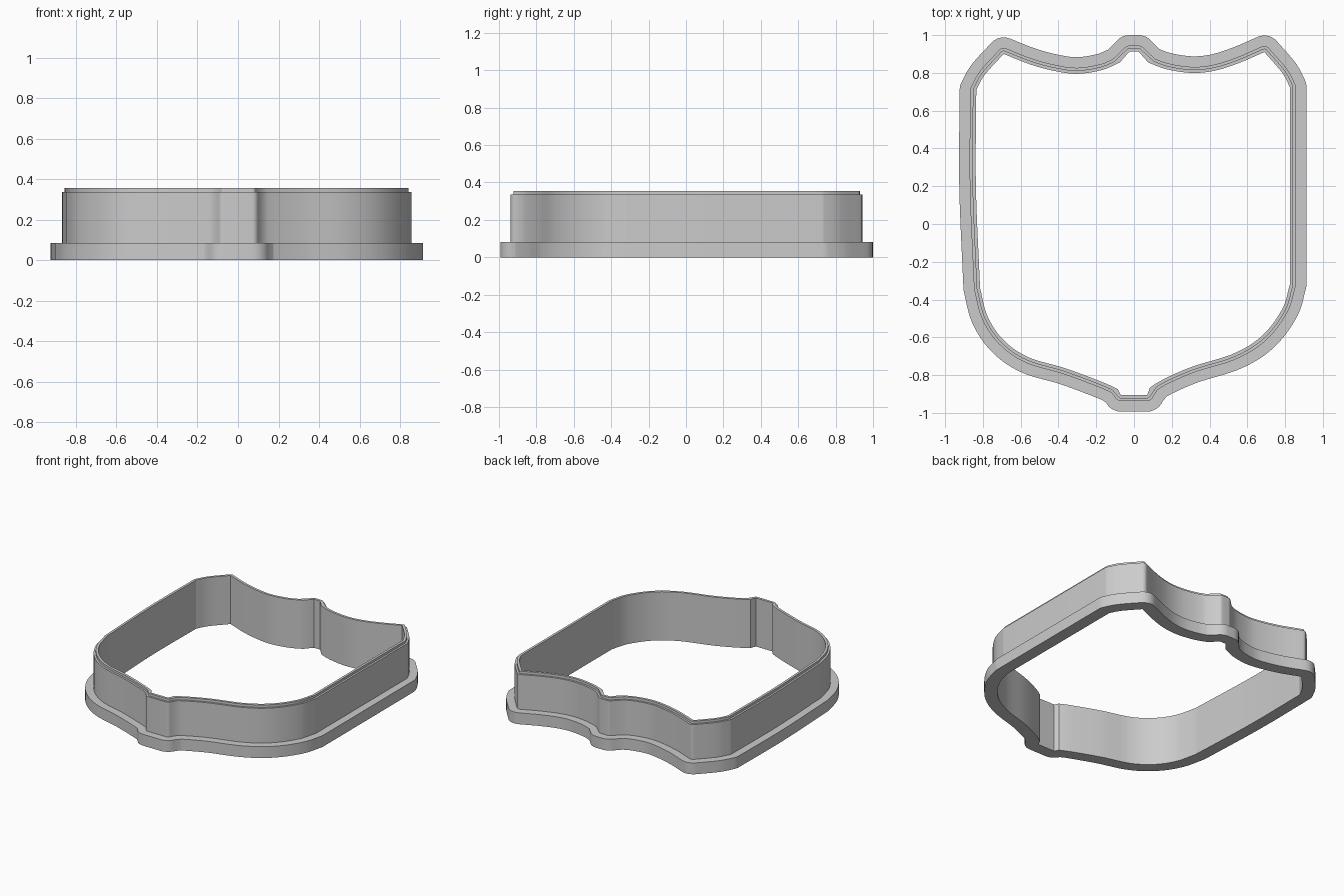
import bpy
import bmesh
from math import atan2, ceil, cos, pi, radians, sin
from mathutils import Vector
from mathutils.geometry import intersect_point_line

cube = bpy.data.objects.get("Cube")
if cube:
    bpy.data.objects.remove(cube)

# Shield outline of the cavity, counter-clockwise: smooth runs that meet at corners
RUNS = [
    [(-0.07, -0.905), (0.07, -0.905)],
    [(0.07, -0.905), (0.085, -0.865)],
    [(0.085, -0.865), (0.16, -0.82), (0.31, -0.755), (0.53, -0.685), (0.68, -0.59),
     (0.785, -0.45), (0.825, -0.32)],
    [(0.825, -0.32), (0.825, 0.725)],
    [(0.825, 0.725), (0.785, 0.8), (0.69, 0.91)],
    [(0.69, 0.91), (0.55, 0.85), (0.42, 0.81), (0.3, 0.8), (0.17, 0.82), (0.075, 0.855)],
    [(0.075, 0.855), (0.025, 0.912)],
    [(0.025, 0.912), (-0.025, 0.912)],
    [(-0.025, 0.912), (-0.075, 0.855)],
    [(-0.075, 0.855), (-0.17, 0.815), (-0.3, 0.795), (-0.42, 0.81), (-0.55, 0.845),
     (-0.69, 0.9)],
    [(-0.69, 0.9), (-0.79, 0.79), (-0.835, 0.71)],
    [(-0.835, 0.71), (-0.837, 0.2), (-0.815, -0.34)],
    [(-0.815, -0.34), (-0.775, -0.49), (-0.69, -0.615), (-0.56, -0.705), (-0.36, -0.765),
     (-0.16, -0.84), (-0.085, -0.875)],
    [(-0.085, -0.875), (-0.07, -0.905)],
]


def sample_run(run, step=0.03):
    """Catmull-Rom samples along a run, leaving out its last point."""
    p = [Vector(q) for q in run]
    p = [2 * p[0] - p[1]] + p + [2 * p[-1] - p[-2]]
    out = []
    for a, b, c, d in zip(p, p[1:], p[2:], p[3:]):
        n = 1 if len(run) == 2 else ceil((c - b).length / step)
        for i in range(n):
            t = i / n
            out.append(b + (c - a) * t / 2 + (2 * a - 5 * b + 4 * c - d) * t * t / 2
                       + (3 * b - a - 3 * c + d) * t ** 3 / 2)
    return out


def distance(p, loop):
    best = 9.0
    for a, b in zip(loop, loop[1:] + loop[:1]):
        q, t = intersect_point_line(p, a, b)
        q = a if t < 0 else b if t > 1 else q.xy
        best = min(best, (p - q).length)
    return best


def grow(loop, d):
    """Outward offset with rounded outer corners and trimmed inner ones."""
    out = []
    for a, p, b in zip(loop[-1:] + loop[:-1], loop, loop[1:] + loop[:1]):
        u, v = p - a, b - p
        start = atan2(u.y, u.x) - pi / 2
        turn = (atan2(v.y, v.x) - pi / 2 - start + pi) % (2 * pi) - pi
        n = max(1, ceil(turn / radians(12)))
        for i in range(n + 1):
            ang = start + turn * i / n
            q = p + Vector((cos(ang), sin(ang))) * d
            far_enough = distance(q, loop) > d * 0.995
            if far_enough and (not out or (q - out[-1]).length > 0.003):
                out.append(q)
    return out


inner = [p for run in RUNS for p in sample_run(run)]
flange, wall, lip = (grow(inner, d) for d in (0.088, 0.032, 0.018))
BASE_TOP, WALL_TOP, LIP_TOP = 0.083, 0.337, 0.355

bm = bmesh.new()


def ring(loop, z):
    verts = [bm.verts.new((p.x, p.y, z)) for p in loop]
    return [bm.edges.new(e) for e in zip(verts, verts[1:] + verts[:1])]


def band(loop, z0, z1):
    """Upright wall between two heights; returns its lower and upper rings."""
    low, high = ring(loop, z0), ring(loop, z1)
    for e, f in zip(low, high):
        lo, hi = e.verts, f.verts
        bm.faces.new((lo[0], lo[1], hi[1], hi[0]))
    return low, high


# Upright surfaces: cavity, hand flange, cutting wall, thin cutting lip
cavity_low, cavity_high = band(inner, 0, LIP_TOP)
flange_low, flange_high = band(flange, 0, BASE_TOP)
wall_low, wall_high = band(wall, BASE_TOP, WALL_TOP)
lip_low, lip_high = band(lip, WALL_TOP, LIP_TOP)

# Flat ledges joining them
for a, b in ((cavity_low, flange_low), (flange_high, wall_low),
             (wall_high, lip_low), (lip_high, cavity_high)):
    bmesh.ops.triangle_fill(bm, edges=a + b, use_beauty=True, normal=(0, 0, 1))
bmesh.ops.recalc_face_normals(bm, faces=bm.faces)

mesh = bpy.data.meshes.new("shield_cutter")
bm.to_mesh(mesh)
bm.free()
cutter = bpy.data.objects.new("shield_cutter", mesh)
bpy.context.collection.objects.link(cutter)

grey = bpy.data.materials.new("plain_grey")
grey.use_nodes = True
grey.diffuse_color = (0.6, 0.6, 0.6, 1)
grey.node_tree.nodes["Principled BSDF"].inputs["Base Color"].default_value = (0.6, 0.6, 0.6, 1)
mesh.materials.append(grey)

bpy.ops.object.select_all(action="DESELECT")
cutter.select_set(True)
bpy.context.view_layer.objects.active = cutter
bpy.ops.object.shade_smooth_by_angle(angle=radians(25))
